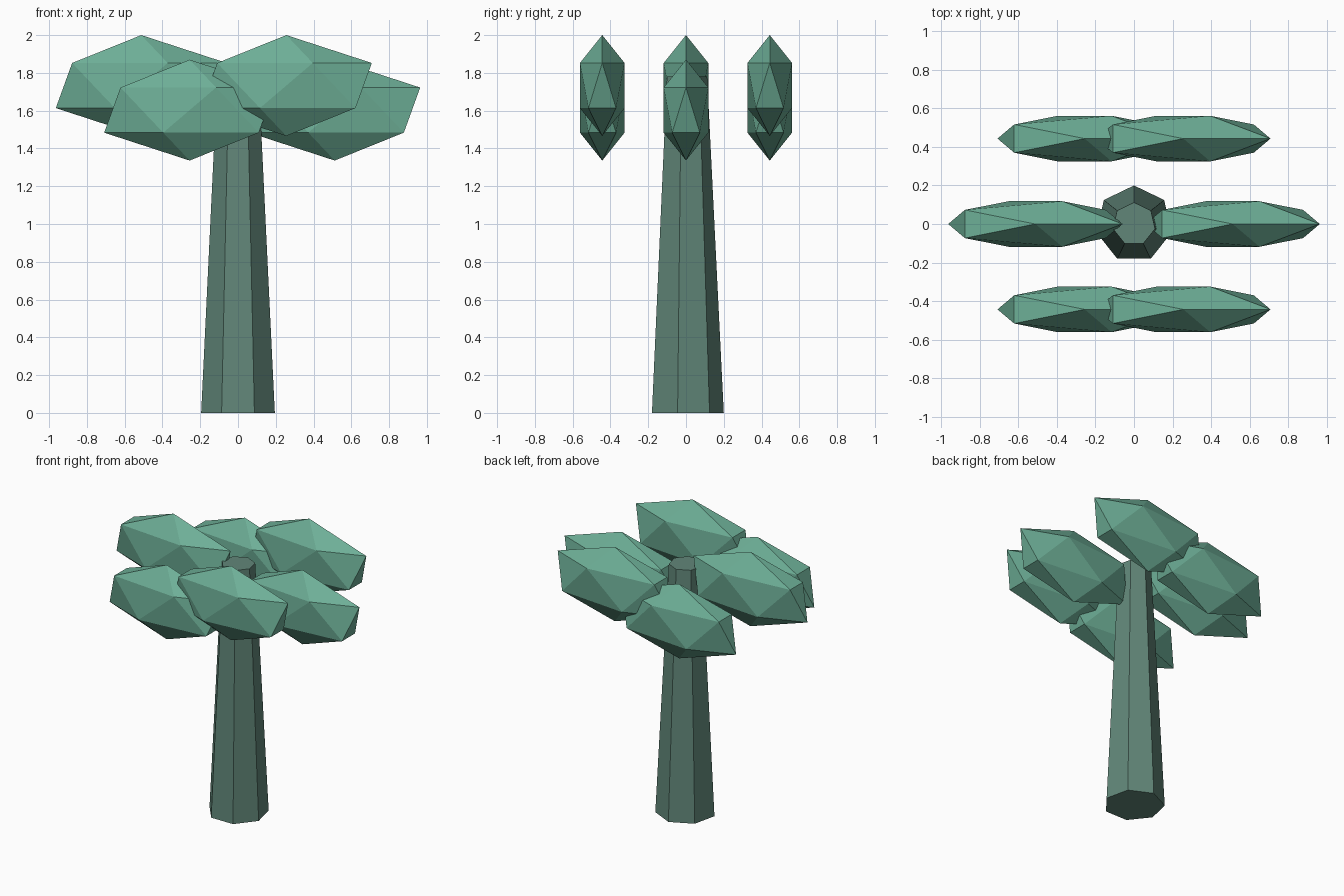
import bpy
from math import cos, sin, radians

if "Cube" in bpy.data.objects:
    bpy.data.objects.remove(bpy.data.objects["Cube"])


def material(name, rgb):
    mat = bpy.data.materials.new(name)
    mat.diffuse_color = (*rgb, 1)
    mat.use_nodes = True
    mat.node_tree.nodes["Principled BSDF"].inputs["Base Color"].default_value = mat.diffuse_color
    return mat


bark = material("bark", (0.12, 0.24, 0.19))
leaf = material("leaf", (0.155, 0.43, 0.31))

# Tapered seven-sided trunk
H = 1.78
bpy.ops.mesh.primitive_cone_add(vertices=7, radius1=0.2, radius2=0.112,
                                depth=H, location=(0, 0, H / 2))
trunk = bpy.context.object
trunk.name = "trunk"
trunk.data.materials.append(bark)

# Ring of six flattened leaf clumps, alternately low and high
for i in range(6):
    a = radians(60 * i)
    z = 1.603 if i % 2 == 0 else 1.733
    bpy.ops.mesh.primitive_ico_sphere_add(
        subdivisions=1, radius=1,
        location=(0.512 * cos(a), 0.512 * sin(a), z))
    clump = bpy.context.object
    clump.name = f"leaf_clump_{i + 1}"
    clump.scale = (0.506, 0.139, 0.267)
    clump.data.materials.append(leaf)
